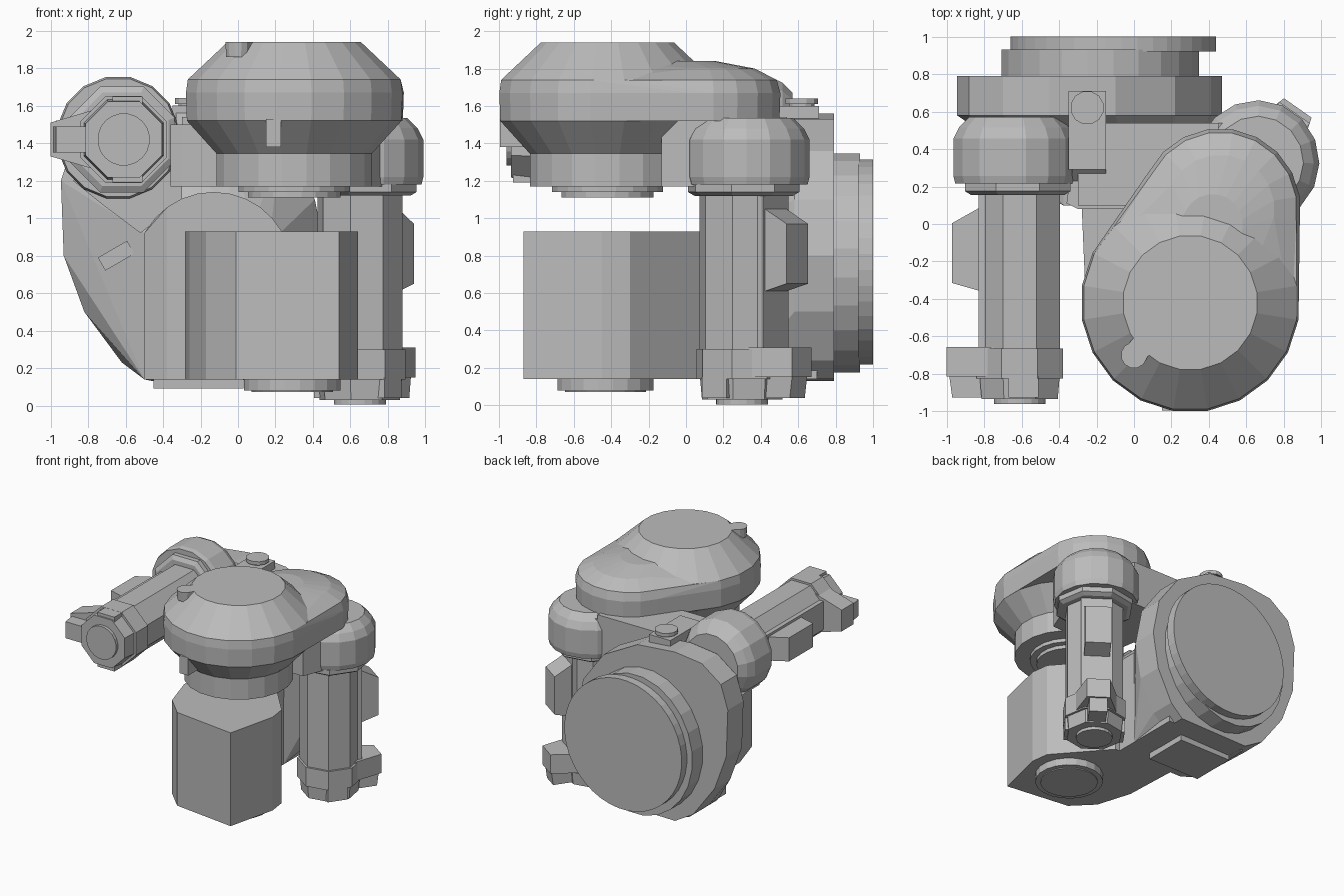
import bpy, bmesh
from math import cos, sin, pi, radians
from mathutils import Matrix, Vector

cube = bpy.data.objects.get("Cube")
if cube:
    bpy.data.objects.remove(cube, do_unlink=True)

GREY = (0.5, 0.5, 0.5, 1)
mat = bpy.data.materials.new("light grey")
mat.use_nodes = True
mat.diffuse_color = GREY
mat.node_tree.nodes["Principled BSDF"].inputs["Base Color"].default_value = GREY

IDENT = Matrix.Identity(4)


def solid(name, groups, frame=IDENT):
    """Object made of one convex solid for each group of points."""
    mesh = bpy.data.meshes.new(name)
    bm = bmesh.new()
    for pts in groups:
        verts = [bm.verts.new(frame @ Vector(p)) for p in pts]
        res = bmesh.ops.convex_hull(bm, input=verts)
        loose = {g for g in res["geom_interior"] + res["geom_unused"]
                 if isinstance(g, bmesh.types.BMVert)}
        bmesh.ops.delete(bm, geom=list(loose), context='VERTS')
    bmesh.ops.dissolve_limit(bm, angle_limit=radians(1), verts=bm.verts, edges=bm.edges)
    bmesh.ops.recalc_face_normals(bm, faces=bm.faces)
    bm.to_mesh(mesh)
    bm.free()
    mesh.materials.append(mat)
    obj = bpy.data.objects.new(name, mesh)
    bpy.context.collection.objects.link(obj)
    return obj


def ring(x, y, z, r, n=20):
    return [(x + r * cos(2 * pi * (i + 0.5) / n), y + r * sin(2 * pi * (i + 0.5) / n), z)
            for i in range(n)]


def lathe(name, x, y, profile, n=20, frame=IDENT):
    """Stacked round sections, profile is (radius, height)."""
    rings = [ring(x, y, z, r, n) for r, z in profile]
    groups = [a + b for a, b, p, q in zip(rings, rings[1:], profile, profile[1:])
              if p[1] != q[1]]
    return solid(name, groups, frame)


def box(name, lo, hi, frame=IDENT):
    return solid(name, [[(x, y, z) for x in (lo[0], hi[0])
                         for y in (lo[1], hi[1]) for z in (lo[2], hi[2])]], frame)


def prism(name, outline, lo, hi, frame=IDENT):
    return solid(name, [[(x, y, h) for x, y in outline for h in (lo, hi)]], frame)


# Local z runs along world y, local y is world up
DEPTH = Matrix(((-1, 0, 0, 0), (0, 0, 1, 0), (0, 1, 0, 0), (0, 0, 0, 1)))

# ---- Upper head: large dome merged with a smaller rear lobe
HX, HY = 0.3, -0.42
LX, LY = 0.46, 0.08
solid("head_shell", [
    [p for z, r, q in ((1.52, .58, .425), (1.67, .585, .43), (1.74, .575, .41))
     for p in ring(HX, HY, z, r) + ring(LX, LY, z, q)],
    ring(HX, HY, 1.74, .575) + ring(HX, HY, 1.94, .36),
    ring(HX, HY, 1.74, .55) + ring(LX, LY, 1.74, .41)
    + ring(HX, HY, 1.84, .25) + ring(.42, 0, 1.84, .16) + ring(LX, LY, 1.8, .29),
])
lathe("head_underside", HX, HY, [(.25, 1.11), (.25, 1.14), (.3, 1.14), (.3, 1.17),
                                 (.42, 1.17), (.42, 1.345), (.58, 1.52)])
prism("lobe_body", [(.1, -.13), (.7, -.13), (.79, .1), (.75, .35), (.55, .48), (.2, .4),
                    (.06, .15)], 1.17, 1.53)
box("head_front_rib", (.15, -.995, 1.38), (.23, -.75, 1.53))
lathe("head_top_lug", 0, -.7, [(.065, 1.86), (.07, 1.94)], 12)
prism("head_lug_web", [(-.04, -.65), (.04, -.75), (.16, -.6), (.08, -.52)], 1.86, 1.94)

# ---- Cross block joining the head to the rear drum
prism("cross_block", [(-.36, .11), (-.3, .08), (.55, .08), (.55, .54), (-.3, .54)], 1.17, 1.5)
box("cross_block_cap", (-.3, .1, 1.5), (.45, .54, 1.54))

# ---- Lower motor block and round foot
prism("lower_block", [(-.01, -.8), (.54, -.87), (.64, -.45), (.62, -.3), (.27, .1),
                      (-.28, .12), (-.26, -.35), (-.17, -.64)], .14, .93)
lathe("lower_block_foot", .29, -.43, [(.26, .08), (.26, .14)])
lathe("lower_block_foot_recess", .29, -.43, [(.22, .072), (.22, .08)])

# ---- Column behind the block, with an arched top
arch = [(-.13 + .42 * cos(radians(a)), .72 + .42 * sin(radians(a))) for a in range(30, 151, 12)]
column = [(-x, z) for x, z in arch + [(-.5, .92), (-.5, .14), (.23, .14)]]
front = [(min(x, .38), z) for x, z in column]
solid("column", [[(x, z, .1) for x, z in front]
                 + [(x, z, y) for x, z in column for y in (.18, .7)]], DEPTH)
box("column_base", (-.45, .22, .09), (.03, .6, .2))

# ---- Rear drum: tapered front, straight wall, stepped disc
left_side = [(.18, .14), (-.45, .13), (-.62, .23), (-.82, .5), (-.93, .8), (-.945, 1.2),
             (-.88, 1.4), (-.7, 1.53)]
right_side = [(-.45, 1.56), (-.1, 1.53), (.22, 1.36), (.41, 1.1), (.47, .8), (.42, .5),
              (.29, .24)]
outline = [(-x, z) for x, z in left_side + right_side]
solid("drum_taper", [[(x, z, .28) for x, z in column] + [(x, z, .58) for x, z in outline]], DEPTH)
prism("drum_wall", outline, .58, .79, DEPTH)
step = lathe("drum_step", 0, 0, [(.59, .79), (.59, .93)], 24, DEPTH)
step.scale.x = .9
step.location = (-.18, 0, .76)
lathe("drum_disc", .11, .765, [(.55, .92), (.55, 1)], 40, DEPTH)
nub = box("drum_slot_cover", (-.09, -.06, -.04), (.09, .06, .04))
nub.location = (-.65, .38, .8)
nub.rotation_euler = (0, radians(-30), 0)

# Neck between the horizontal motor dome and the column
prism("motor_neck", [(.88, 1.2), (.72, 1.07), (.52, .92), (.3, 1.1), (.3, 1.4), (.6, 1.45)],
      .27, .58, DEPTH)

# ---- Bolt bracket on top of the drum
box("bracket", (-.35, .29, 1.45), (-.15, .71, 1.6))
solid("bracket_toe", [[(x, y, z) for x in (-.33, -.15)
                       for y, z in ((.21, 1.3), (.3, 1.3), (.21, 1.48), (.3, 1.57))]])
lathe("bracket_bolt", -.25, .62, [(.07, 1.58), (.07, 1.61), (.09, 1.61), (.09, 1.64)], 12)


# ---- Small motor, used twice: axis along local z, lug along local x
def small_motor(prefix, frame):
    def part(n):
        return prefix + "_" + n
    lathe(part("dome"), .03, .01, [(.32, 1.18), (.33, 1.22), (.33, 1.42), (.3, 1.48), (.245, 1.535)],
          16, frame)
    lathe(part("flange"), .01, 0, [(.27, 1.12), (.305, 1.14), (.305, 1.18)], 8, frame)
    lathe(part("barrel"), 0, 0, [(.232, .28), (.232, 1.12)], 8, frame)
    box(part("spine"), (.1, -.12, .28), (.22, .12, 1.12), frame)
    lathe(part("collar"), 0, 0, [(.22, .03), (.23, .14), (.25, .14), (.25, .3)], 8, frame)
    lathe(part("end_cap"), 0, 0, [(.14, .005), (.14, .04)], 20, frame)
    # connector box with a sloped end
    solid(part("connector"), [[(x, y, z) for y in (-.1, .1) for x, z in
                               ((.15, .59), (.36, .65), (.36, .97), (.2, 1.06), (.15, 1.06))]],
          frame)
    # end lug, wide at the collar and stepped at the foot
    solid(part("lug"), [
        [(x, y, z) for x, h in ((.12, .17), (.25, .1), (.39, .09)) for y in (-h, h)
         for z in (.15, .31)],
        [(x, y, z) for y in (-.07, .07)
         for x, z in ((.15, .04), (.36, .04), (.375, .15), (.15, .15))],
    ], frame)
    for s in (-1, 1):
        box(part("foot_clip"), (-.1, s * .2 - .03, .04), (.06, s * .2 + .03, .15), frame)


small_motor("vertical_motor", Matrix.Translation((.65, .3, 0)) @ Matrix.Rotation(radians(55), 4, 'Z'))
small_motor("horizontal_motor", Matrix.Translation((-.61, -.965, 1.42)) @ DEPTH)
